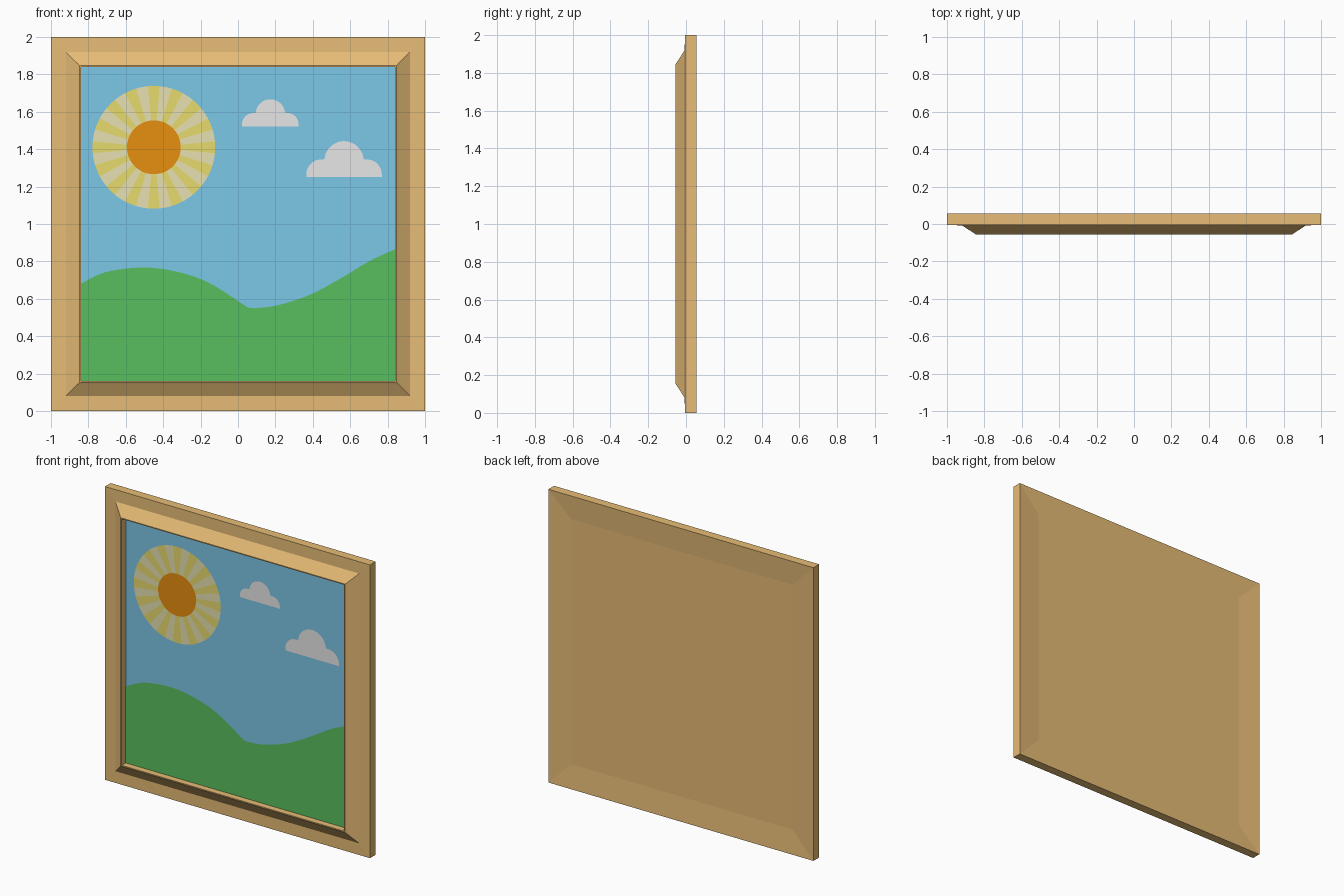
import bpy, bmesh, math

cube = bpy.data.objects.get("Cube")
if cube:
    bpy.data.objects.remove(cube, do_unlink=True)


def material(name, r, g, b):
    """Flat material from 0-255 display values, stored as linear."""
    def linear(c):
        c /= 255
        return c / 12.92 if c <= 0.04045 else ((c + 0.055) / 1.055) ** 2.4
    colour = (linear(r), linear(g), linear(b), 1)
    mat = bpy.data.materials.new(name)
    mat.use_nodes = True
    mat.diffuse_color = colour
    bsdf = next(n for n in mat.node_tree.nodes if n.type == 'BSDF_PRINCIPLED')
    bsdf.inputs["Base Color"].default_value = colour
    return mat


WOOD = material("light wood", 255, 208, 131)
SKY = material("sky blue", 138, 220, 255)
GRASS = material("grass green", 89, 191, 95)
ORANGE = material("sun orange", 255, 159, 17)
YELLOW = material("ray yellow", 255, 242, 122)
CREAM = material("ray cream", 255, 249, 196)
WHITE = material("cloud white", 255, 255, 255)

MID = 1.0          # height of the picture centre
OPEN = 0.84        # half size of the opening
PICTURE_Y = -0.01  # depth of the painted panel
LAYER = 0.0015     # gap between painted layers


def finish(name, bm, *mats):
    mesh = bpy.data.meshes.new(name)
    bm.to_mesh(mesh)
    bm.free()
    for mat in mats:
        mesh.materials.append(mat)
    obj = bpy.data.objects.new(name, mesh)
    bpy.context.scene.collection.objects.link(obj)
    return obj


def flat_shape(name, faces, layer, *mats):
    """Painted shape facing forward; faces are lists of (x, z) points."""
    bm = bmesh.new()
    for i, points in enumerate(faces):
        y = PICTURE_Y - layer * LAYER
        face = bm.faces.new([bm.verts.new((x, y, z)) for x, z in points])
        face.normal_update()
        if face.normal.y > 0:
            face.normal_flip()
        face.material_index = i % len(mats)
    return finish(name, bm, *mats)


def arc(cx, cz, r, start, end, steps):
    angles = [math.radians(start + (end - start) * i / steps) for i in range(steps + 1)]
    return [(cx + r * math.cos(a), cz + r * math.sin(a)) for a in angles]


def smooth_line(points, steps=5):
    """Catmull-Rom curve through the points."""
    p = [points[0]] + points + [points[-1]]
    line = []
    for a, b, c, d in zip(p, p[1:], p[2:], p[3:]):
        for i in range(steps):
            t = i / steps
            line.append(tuple(0.5 * (2 * q + (r - o) * t + (2 * o - 5 * q + 4 * r - s) * t * t
                                     + (3 * q - o - 3 * r + s) * t ** 3)
                              for o, q, r, s in zip(a, b, c, d)))
    return line + [points[-1]]


# Frame: square rings (half size, depth) from the sunken back round to the opening
profile = [(0.835, 0.044), (1, 0.055), (1, -0.006), (0.92, -0.007), (0.857, -0.048),
           (0.847, -0.055), (OPEN, -0.055), (OPEN, PICTURE_Y)]
corners = [(-1, -1), (1, -1), (1, 1), (-1, 1)]
bm = bmesh.new()
rings = [[bm.verts.new((sx * h, y, MID + sz * h)) for sx, sz in corners] for h, y in profile]
bm.faces.new(rings[0])
for a, b in zip(rings, rings[1:]):
    for i in range(4):
        j = (i + 1) % 4
        bm.faces.new((a[i], a[j], b[j], b[i]))
bmesh.ops.recalc_face_normals(bm, faces=bm.faces)
back = min(bm.faces, key=lambda f: -f.calc_center_median().y if len(f.verts) == 4
           and f.calc_area() > 2 else 1)
if back.normal.y < 0:
    bmesh.ops.reverse_faces(bm, faces=bm.faces)
finish("frame", bm, WOOD)

# Sky panel
flat_shape("sky_panel", [[(sx * OPEN, MID + sz * OPEN) for sx, sz in corners]], 0, SKY)

# Hills: two smooth crests that meet in a valley, filled down to the frame
left_crest = [(-OPEN, 0.68), (-0.71, 0.742), (-0.52, 0.767), (-0.35, 0.75),
              (-0.16, 0.688), (0.05, 0.555)]
right_crest = [(0.07, 0.55), (0.2, 0.563), (0.38, 0.62), (0.55, 0.71),
               (0.7, 0.8), (OPEN, 0.865)]
crest = smooth_line(left_crest) + smooth_line(right_crest)
base = MID - OPEN
flat_shape("hills", [[(a[0], base), (b[0], base), b, a] for a, b in zip(crest, crest[1:])],
           1, GRASS)

# Sun: alternating ray sectors around a solid disc
sun_x, sun_z, pairs = -0.45, 1.41, 16
width = 180 / pairs
rays = []
for i in range(pairs * 2):
    start = 90 + (i - 0.5) * width
    rays.append(arc(sun_x, sun_z, 0.328, start, start + width, 4)
                + arc(sun_x, sun_z, 0.13, start + width, start, 4))
flat_shape("sun_rays", rays, 1, YELLOW, CREAM)
flat_shape("sun_disc", [arc(sun_x, sun_z, 0.144, 0, 360, 48)[:-1]], 2, ORANGE)


# Clouds: flat base, two shoulders and a dome
def cloud(name, x, z, size):
    outline = ([(-0.202, 0)] + arc(-0.122, 0.015, 0.08, 180, 85, 10)
               + arc(0, 0.088, 0.105, 175, 5, 20)
               + arc(0.122, 0.015, 0.08, 95, 0, 10) + [(0.202, 0)])
    flat_shape(name, [[(x + u * size, z + v * size) for u, v in outline]], 1, WHITE)


cloud("small_cloud", 0.173, 1.522, 0.75)
cloud("large_cloud", 0.567, 1.25, 1.0)
